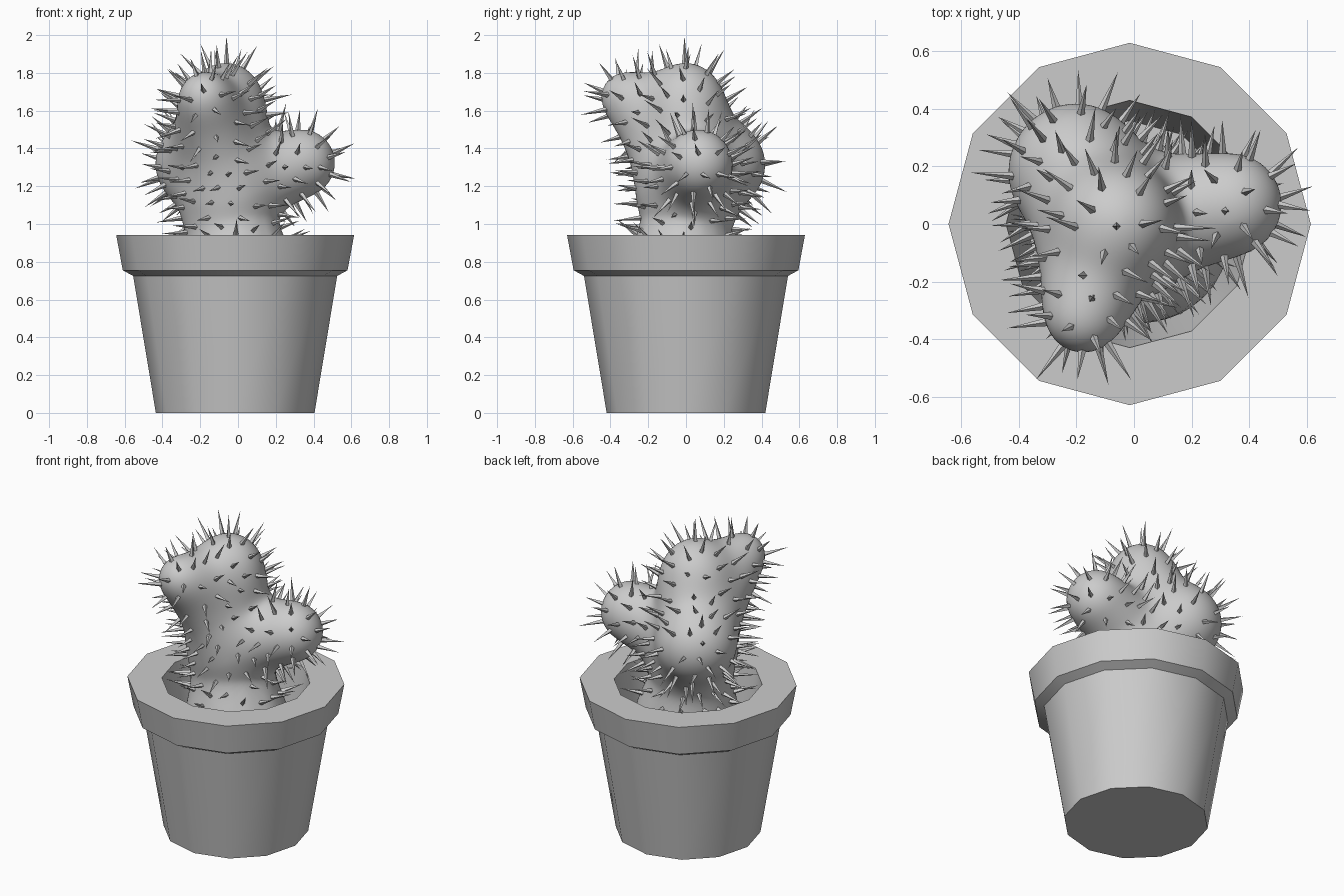
import bpy, bmesh, math, random
from mathutils import Vector, Matrix

if "Cube" in bpy.data.objects:
    bpy.data.objects.remove(bpy.data.objects["Cube"])

random.seed(7)
SIDES = 12
POT_X = -0.015


def to_object(name, bm, angle=None):
    mesh = bpy.data.meshes.new(name)
    bm.to_mesh(mesh)
    bm.free()
    ob = bpy.data.objects.new(name, mesh)
    bpy.context.collection.objects.link(ob)
    bpy.ops.object.select_all(action='DESELECT')
    ob.select_set(True)
    bpy.context.view_layer.objects.active = ob
    if angle:
        bpy.ops.object.shade_smooth_by_angle(angle=math.radians(angle))
    return ob


# Pot: a profile lathed in twelve sides, outside then inside
profile = [(0.42, 0), (0.54, 0.725), (0.595, 0.755), (0.63, 0.943),
           (0.43, 0.943), (0.36, 0.40)]
bm = bmesh.new()
rings = []
for r, z in profile:
    rings.append([bm.verts.new((POT_X + r * math.cos(2 * math.pi * i / SIDES),
                                r * math.sin(2 * math.pi * i / SIDES), z))
                  for i in range(SIDES)])
for a, b in zip(rings, rings[1:]):
    for i in range(SIDES):
        j = (i + 1) % SIDES
        bm.faces.new((a[i], a[j], b[j], b[i]))
bm.faces.new(rings[0][::-1])
bm.faces.new(rings[-1])
to_object("pot", bm, 35)

# Cactus body: tapered lobes blended into one surface
# (start, start radius, end, end radius, blend width)
lobes = [(Vector(a), ra, Vector(b), rb, k) for a, ra, b, rb, k in [
    ((-0.03, -0.01, 0.70), 0.25, (-0.06, 0.0, 1.68), 0.168, 0),           # trunk
    ((0.02, -0.03, 0.66), 0.33, (0.02, -0.03, 0.67), 0.33, 0.05),         # buried base
    ((0.0, 0.01, 1.22), 0.23, (0.335, 0.068, 1.322), 0.183, 0.14),        # right arm
    ((-0.07, 0.02, 1.58), 0.18, (-0.20, 0.20, 1.33), 0.195, 0.12),        # back left arm
    ((-0.07, 0.03, 1.10), 0.21, (-0.20, 0.19, 1.29), 0.195, 0.12),        # its underside
    ((-0.09, -0.03, 1.60), 0.18, (-0.18, -0.325, 1.68), 0.125, 0.12),     # front arm
    ((-0.06, -0.03, 1.25), 0.22, (-0.16, -0.28, 1.63), 0.13, 0.10),       # its underside
    ((-0.17, -0.20, 1.58), 0.11, (-0.22, 0.16, 1.33), 0.17, 0.12),        # left web
]]


def lobe_distance(p, lobe):
    a, ra, b, rb, _ = lobe
    ab = b - a
    t = max(0.0, min(1.0, (p - a).dot(ab) / ab.length_squared))
    return (p - a - ab * t).length - (ra + (rb - ra) * t)


def distance(p):
    d = lobe_distance(p, lobes[0])
    for lobe in lobes[1:]:
        e, k = lobe_distance(p, lobe), lobe[4]
        h = max(k - abs(d - e), 0.0) / k
        d = min(d, e) - h * h * k * 0.25
    return d


core = Vector((-0.05, 0.0, 1.30))
bm = bmesh.new()
bmesh.ops.create_icosphere(bm, subdivisions=6, radius=1.0)
for v in bm.verts:
    ray = v.co.normalized()
    lo, hi = 0.0, 1.2
    for _ in range(15):
        mid = (lo + hi) / 2
        if distance(core + ray * mid) < 0:
            lo = mid
        else:
            hi = mid
    v.co = core + ray * lo
for _ in range(8):
    bmesh.ops.smooth_vert(bm, verts=bm.verts, factor=0.5,
                          use_axis_x=True, use_axis_y=True, use_axis_z=True)
bm.normal_update()
surface = [(v.co.copy(), v.normal.copy()) for v in bm.verts if v.co.z > 0.86]
to_object("cactus_body", bm, 60)

# Spines: evenly scattered four-sided thorns pointing outwards
top = max(surface, key=lambda s: s[0].z)
random.shuffle(surface)
placed = []
bm = bmesh.new()
for co, normal in [top] + surface:
    if any((co - q).length < 0.083 for q in placed):
        continue
    placed.append(co)
    length = random.uniform(0.11, 0.165)
    jitter = Vector([random.uniform(-0.2, 0.2) for _ in range(3)])
    aim = (normal + jitter + Vector((0, 0, 0.1))).normalized()
    if co is top[0]:
        aim, length = Vector((0, 0, 1)), 2.0
    length = min(length, (1.995 - co.z) / max(aim.z, 0.1) + 0.01)
    turn = aim.to_track_quat('Z', 'Y').to_matrix().to_4x4()
    place = Matrix.Translation(co + aim * (length / 2 - 0.01)) @ turn
    bmesh.ops.create_cone(bm, cap_ends=True, segments=4, radius1=0.015,
                          radius2=0.0, depth=length, matrix=place)
to_object("spines", bm)
